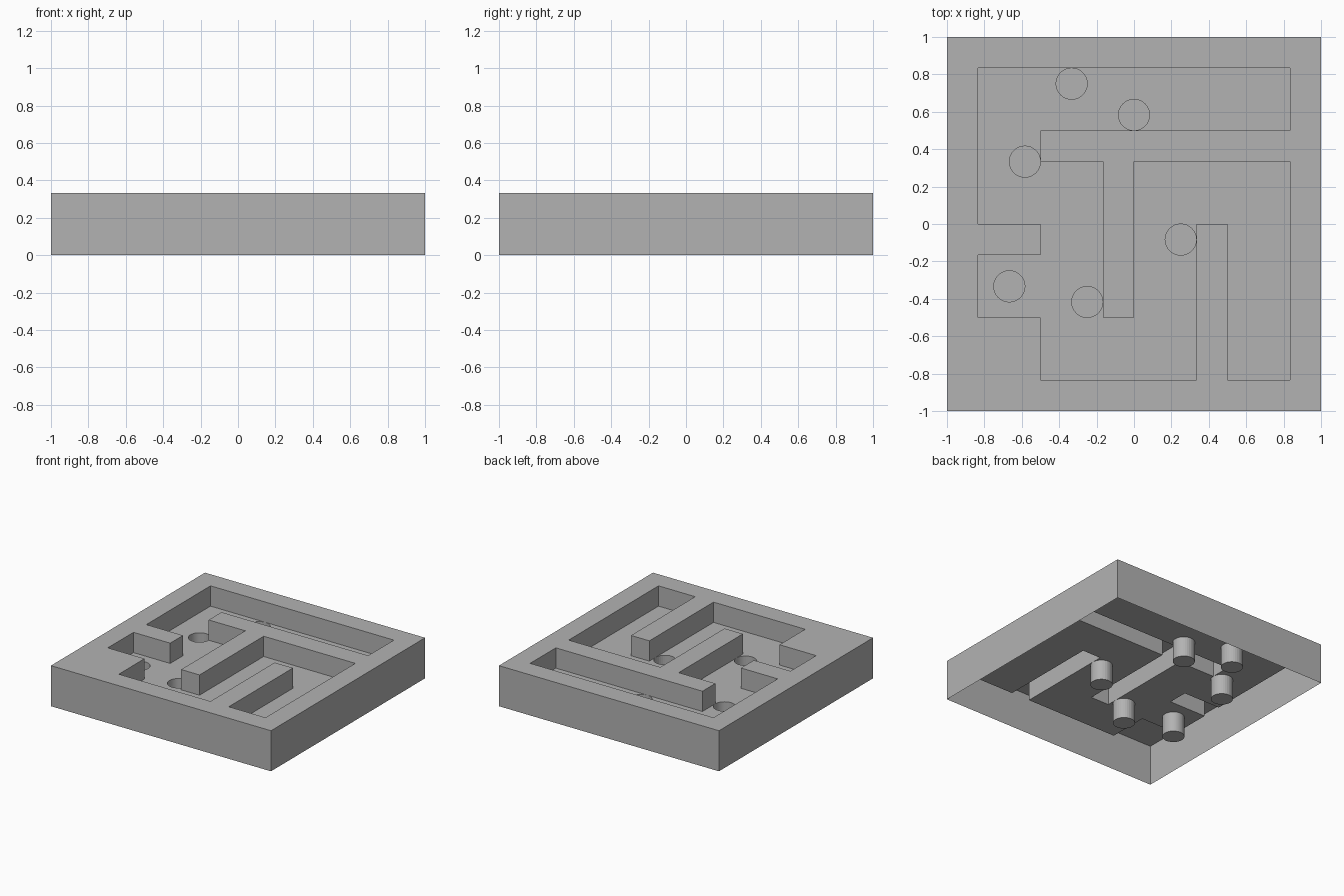
import bpy, bmesh, math

if "Cube" in bpy.data.objects:
    bpy.data.objects.remove(bpy.data.objects["Cube"])

H, FLOOR, U = 1 / 3, 1 / 6, 1 / 6      # tray height, channel floor, grid unit
R, SIDES = 0.0832, 32                  # hole radius

mat = bpy.data.materials.new("plain grey")
mat.diffuse_color = (0.45, 0.45, 0.45, 1)
mat.use_nodes = True
mat.node_tree.nodes["Principled BSDF"].inputs["Base Color"].default_value = mat.diffuse_color


def loop_verts(bm, pts, z):
    return [bm.verts.new((x, y, z)) for x, y in pts]


def wall(bm, low, high):
    """Faces between two matching loops (counter-clockwise gives outward faces)."""
    n = len(low)
    for i in range(n):
        j = (i + 1) % n
        bm.faces.new((low[i], low[j], high[j], high[i]))


def fill(bm, loops):
    """Flat upward sheet bounded by the first loop, with the others as holes."""
    edges = []
    for vs in loops:
        for i, v in enumerate(vs):
            w = vs[(i + 1) % len(vs)]
            edges.append(bm.edges.get((v, w)) or bm.edges.new((v, w)))
    res = bmesh.ops.triangle_fill(bm, edges=edges, use_beauty=True, normal=(0, 0, 1))
    for f in res["geom"]:
        if isinstance(f, bmesh.types.BMFace):
            f.normal_update()
            if f.normal.z < 0:
                f.normal_flip()


def finish(bm, name):
    me = bpy.data.meshes.new(name)
    bm.to_mesh(me)
    bm.free()
    me.materials.append(mat)
    ob = bpy.data.objects.new(name, me)
    bpy.context.collection.objects.link(ob)
    return ob


# Maze channel outline in grid units (clockwise) and hole centres in half units
maze = [(-5, 5), (5, 5), (5, 3), (-3, 3), (-3, 2), (-1, 2), (-1, -3), (0, -3),
        (0, 2), (5, 2), (5, -5), (3, -5), (3, 0), (2, 0), (2, -5), (-3, -5),
        (-3, -3), (-5, -3), (-5, -1), (-3, -1), (-3, 0), (-5, 0)]
maze = [(x * U, y * U) for x, y in maze]
holes = [(-4, 9), (0, 7), (-7, 4), (-8, -4), (-3, -5), (3, -1)]


def circle(c):
    return [(c[0] / 12 + R * math.cos(-2 * math.pi * i / SIDES),
             c[1] / 12 + R * math.sin(-2 * math.pi * i / SIDES)) for i in range(SIDES)]


# Thin shell tray, open underneath: outer sides and top rim
square = [(-1, -1), (1, -1), (1, 1), (-1, 1)]
bm = bmesh.new()
rim_top = loop_verts(bm, square, H)
maze_top = loop_verts(bm, maze, H)
fill(bm, [rim_top, maze_top])
wall(bm, loop_verts(bm, square, 0), rim_top)

# Channel walls and pierced floor
maze_low = loop_verts(bm, maze, FLOOR)
hole_tops = [loop_verts(bm, circle(c), FLOOR) for c in holes]
fill(bm, [maze_low] + hole_tops)
wall(bm, maze_low, maze_top)
finish(bm, "maze_tray")

# Closed cups hanging below the holes
bm = bmesh.new()
for c in holes:
    top = loop_verts(bm, circle(c), FLOOR)
    low = loop_verts(bm, circle(c), 0)
    wall(bm, low, top)
    bm.faces.new(low[::-1])
finish(bm, "hole_cups")
